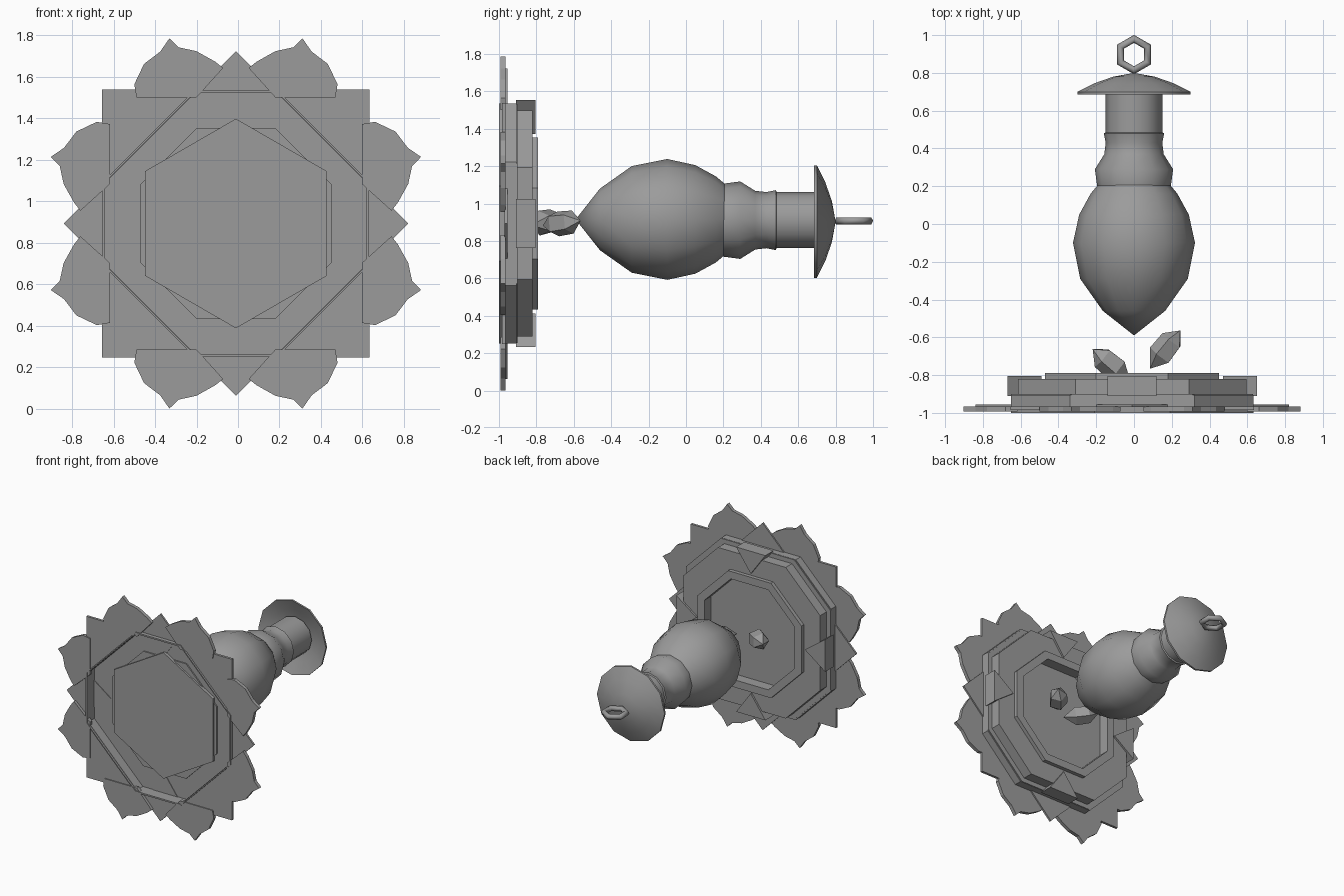
import bpy, bmesh, math
from mathutils import Vector

if "Cube" in bpy.data.objects:
    bpy.data.objects.remove(bpy.data.objects["Cube"])

CX, CZ = -0.01, 0.893      # centre of the base plate
AZ = 0.915                 # height of the hanging body axis

grey = bpy.data.materials.new("dark_grey")
grey.diffuse_color = (.33, .33, .33, 1)
grey.use_nodes = True
grey.node_tree.nodes["Principled BSDF"].inputs["Base Color"].default_value = grey.diffuse_color


def finish(name, bm, smooth=False):
    bmesh.ops.remove_doubles(bm, verts=bm.verts, dist=1e-5)
    bmesh.ops.recalc_face_normals(bm, faces=bm.faces)
    me = bpy.data.meshes.new(name)
    bm.to_mesh(me)
    bm.free()
    me.materials.append(grey)
    ob = bpy.data.objects.new(name, me)
    bpy.context.collection.objects.link(ob)
    if smooth:
        bpy.ops.object.select_all(action='DESELECT')
        ob.select_set(True)
        bpy.context.view_layer.objects.active = ob
        bpy.ops.object.shade_smooth_by_angle(angle=math.radians(40))
    return ob


def slab(name, pts, y0, y1, hole=None):
    """Extrude an x/z outline along y; hole has the same point count."""
    bm = bmesh.new()

    def loop(p, y):
        return [bm.verts.new((CX + a, y, CZ + b)) for a, b in p]

    def bridge(a, b):
        for i in range(len(a)):
            j = (i + 1) % len(a)
            bm.faces.new((a[i], a[j], b[j], b[i]))

    f, k = loop(pts, y0), loop(pts, y1)
    bridge(f, k)
    if hole:
        hf, hk = loop(hole, y0), loop(hole, y1)
        bridge(hf, hk)
        bridge(f, hf)
        bridge(k, hk)
    else:
        bm.faces.new(f)
        bm.faces.new(k)
    return finish(name, bm)


def octagon(a, s):
    """Octagon with apothem a and half side s on the straight sides."""
    return [(a, -s), (a, s), (s, a), (-s, a), (-a, s), (-a, -s), (-s, -a), (s, -a)]


def turned(pts, ang):
    c, s = math.cos(ang), math.sin(ang)
    return [(x * c - y * s, x * s + y * c) for x, y in pts]


def lathe(name, profile, n, origin, axis, smooth=True):
    """Revolve (position, radius) points around an axis."""
    bm = bmesh.new()
    q = Vector(axis).normalized().to_track_quat('Z', 'Y')
    rings = []
    for h, r in profile:
        m = 1 if r == 0 else n
        rings.append([bm.verts.new(Vector(origin) + q @ Vector(
            (r * math.cos(math.tau * i / n),
             r * math.sin(math.tau * i / n), h))) for i in range(m)])
    for a, b in zip(rings, rings[1:]):
        for i in range(n):
            j = (i + 1) % n
            if len(a) == 1:
                bm.faces.new((a[0], b[j], b[i]))
            elif len(b) == 1:
                bm.faces.new((a[i], a[j], b[0]))
            else:
                bm.faces.new((a[i], a[j], b[j], b[i]))
    return finish(name, bm, smooth)


# Base plate, hollow at the front: square corners and diamond tips around octagon rings
for k in range(4):
    a = k * math.pi / 2
    slab("square_corner", turned([(.645, .645), (.18, .645), (.645, .18)], a), -.985, -.965)
    slab("diamond_tip", turned([(.83, 0), (.63, .2), (.63, -.2)], a), -.97, -.955)
    # triangular block on each straight side
    slab("wedge", turned([(.66, -.13), (.66, .13), (.48, 0)], a), -.91, -.805)
slab("front_frame", octagon(.642, .2), -1, -.905, octagon(.63, .2))
slab("lower_step", octagon(.642, .33), -.975, -.905, octagon(.63, .2))
slab("upper_step", octagon(.605, .3), -.905, -.82, octagon(.40, .166))
slab("rim", octagon(.46, .19), -.82, -.79, octagon(.40, .166))
slab("back_web", octagon(.64, .32), -.905, -.9, octagon(.40, .166))
slab("recess_floor", octagon(.46, .19), -.915, -.875)
slab("front_disc", [(.505 * math.sin(i * math.pi / 3), .505 * math.cos(i * math.pi / 3))
                    for i in range(6)], -.93, -.9)

# Four mirrored pairs of pointed petals
petal = [(.634, -.057), (.745, .21), (.807, .196), (.88, .115), (.905, .02),
         (.947, -.045), (.89, -.07), (.84, -.142), (.759, -.206), (.716, -.23)]
for k in range(4):
    for side in (1, -1):
        slab("petal", turned([(u, side * t) for u, t in petal],
                             math.radians(90 * k + side * 22.5)), -.993, -.965)

# Loose crystals
gem = [(-.13, 0), (-.04, .07), (.06, .065), (.13, 0)]
lathe("crystal_a", gem, 5, (.165, -.665, .895), (.6, .76, .1), False)
lathe("crystal_b", gem, 5, (-.12, -.745, .9), (-.6, .5, .1), False)

# Hanging body, neck, cap and ring
body = [(-.59, 0), (-.46, .165), (-.29, .285), (-.1, .323), (.05, .29), (.16, .23), (.22, .18)]
lathe("body", body, 12, (0, 0, AZ), (0, 1, 0))
neck = [(.2, .195), (.29, .207), (.37, .157), (.43, .15), (.48, .16), (.485, .15), (.72, .15)]
lathe("neck", neck, 12, (0, 0, AZ - .004), (0, 1, 0))
cap = [(.77, 0), (.75, .11), (.72, .21), (.685, .30), (.70, .30), (.745, .21), (.78, .11), (.80, 0)]
lathe("cap", cap, 12, (0, 0, AZ - .012), (0, 1, 0))
bpy.ops.mesh.primitive_torus_add(major_segments=6, minor_segments=6, major_radius=.083,
                                 minor_radius=.021, location=(0, .897, AZ - .008),
                                 rotation=(0, 0, math.pi / 2))
bpy.context.object.name = "hanging_ring"
bpy.context.object.data.materials.append(grey)
bpy.ops.object.shade_smooth_by_angle(angle=math.radians(70))
